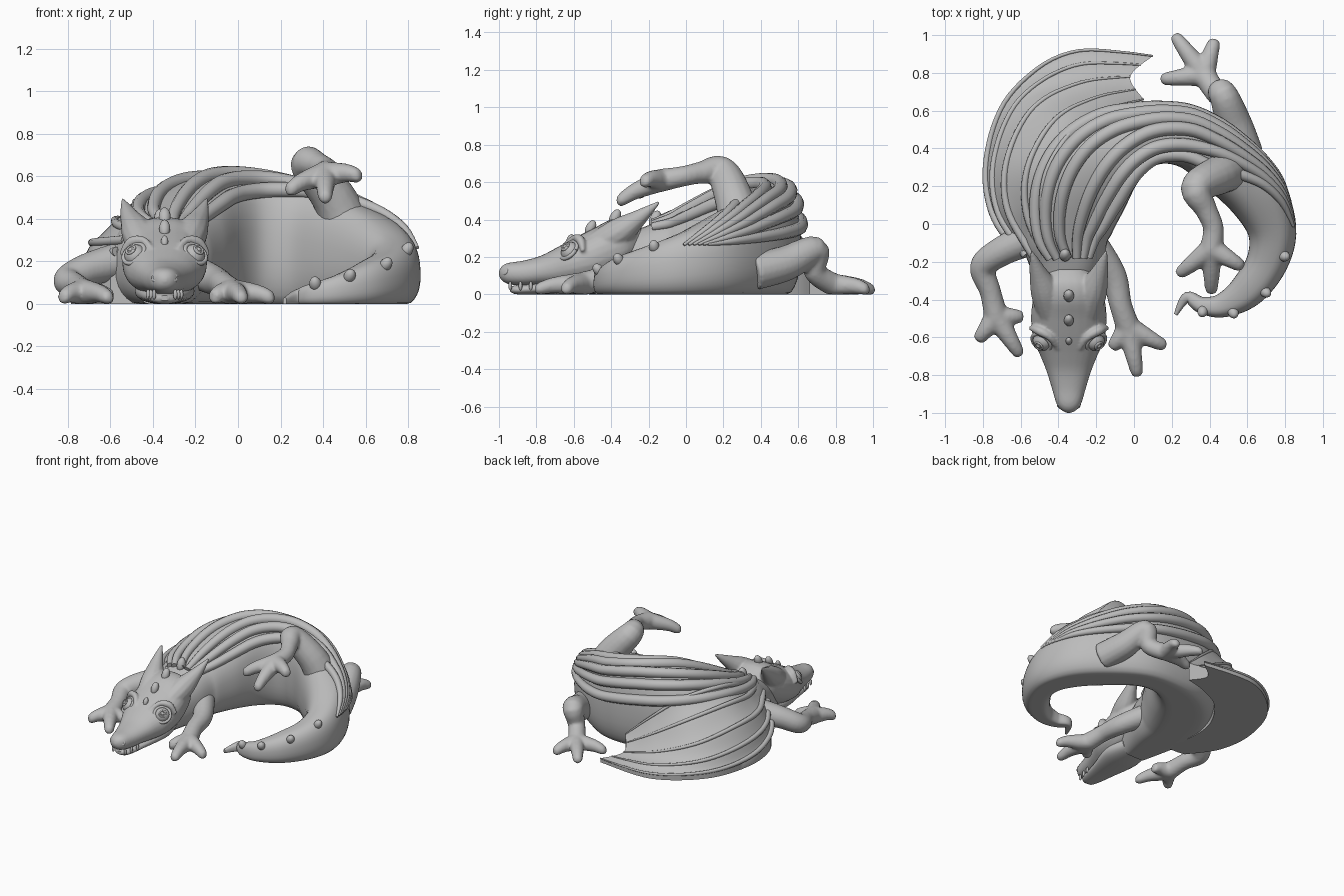
import bpy, bmesh, math
from mathutils import Vector

if "Cube" in bpy.data.objects:
    bpy.data.objects.remove(bpy.data.objects["Cube"], do_unlink=True)

grey = bpy.data.materials.new("stone grey")
grey.use_nodes = True
grey.diffuse_color = (0.5, 0.5, 0.5, 1)
grey.node_tree.nodes["Principled BSDF"].inputs["Base Color"].default_value = (0.5, 0.5, 0.5, 1)


# ---------- helpers ----------
def spline(rows, t):
    """Smooth curve through rows of any width, t from 0 to 1."""
    last = len(rows) - 1
    f = max(0, min(1, t)) * last
    i = min(int(f), last - 1)
    f -= i
    a, b, c, d = (Vector(rows[max(0, min(last, k))]) for k in (i - 1, i, i + 1, i + 2))
    return b + (c - a) * (f / 2) + (a * 2 - b * 5 + c * 4 - d) * (f * f / 2) \
        + (b * 3 - a - c * 3 + d) * (f ** 3 / 2)


def skin(bm, rings):
    """Join closed rings into a capped surface."""
    loops = [[bm.verts.new((p[0], p[1], max(p[2], 0))) for p in ring] for ring in rings]
    for one, two in zip(loops, loops[1:]):
        for k in range(len(one)):
            j = (k + 1) % len(one)
            bm.faces.new((one[k], one[j], two[j], two[k]))
    bm.faces.new(loops[0])
    bm.faces.new(loops[-1])


def tube(bm, rows, steps=24, sides=12):
    """Round tube along rows of x, y, z, radius."""
    pts = [spline(rows, k / steps) for k in range(steps + 1)]
    normal, rings = Vector((0.1, 0.2, 1)), []
    for k, p in enumerate(pts):
        along = (pts[min(k + 1, steps)].xyz - pts[max(k - 1, 0)].xyz).normalized()
        normal = (normal - along * normal.dot(along)).normalized()
        across = along.cross(normal)
        turns = [2 * math.pi * j / sides for j in range(sides)]
        rings.append([p.xyz + (normal * math.cos(a) + across * math.sin(a)) * max(p[3], 0.003)
                      for a in turns])
    skin(bm, rings)


def finish(name, bm, angle=50, blend=0):
    bmesh.ops.recalc_face_normals(bm, faces=bm.faces)
    mesh = bpy.data.meshes.new(name)
    bm.to_mesh(mesh)
    bm.free()
    mesh.materials.append(grey)
    obj = bpy.data.objects.new(name, mesh)
    bpy.context.collection.objects.link(obj)
    bpy.ops.object.select_all(action='DESELECT')
    obj.select_set(True)
    bpy.context.view_layer.objects.active = obj
    bpy.ops.object.shade_smooth_by_angle(angle=math.radians(angle))
    if blend:
        remesh = obj.modifiers.new("blend", 'REMESH')
        remesh.mode = 'VOXEL'
        remesh.voxel_size = blend
        remesh.use_smooth_shade = True
        relax = obj.modifiers.new("relax", 'SMOOTH')
        relax.iterations = 5


def ball(name, loc, scale, direction=(0, 0, 1)):
    bm = bmesh.new()
    bmesh.ops.create_uvsphere(bm, u_segments=16, v_segments=10, radius=1)
    turn = Vector(direction).to_track_quat('Z', 'Y')
    for v in bm.verts:
        v.co = turn @ (v.co * Vector(scale)) + Vector(loc)
    finish(name, bm)


def power(value, e):
    return math.copysign(abs(value) ** e, value)


# ---------- curled body and tail: x, y, half width, height ----------
BODY = [(-.36, -.42, .12, .28), (-.36, -.2, .2, .37), (-.36, -.02, .24, .44),
        (-.28, .2, .26, .54), (-.13, .37, .225, .6), (.08, .46, .155, .6),
        (.29, .445, .15, .56), (.49, .31, .16, .5), (.65, .15, .155, .42),
        (.73, -.03, .13, .33), (.705, -.2, .11, .26), (.6, -.35, .095, .2),
        (.47, -.43, .065, .14), (.36, -.43, .045, .1), (.28, -.39, .03, .07),
        (.22, -.48, .01, .03)]


def body_point(t, a, lift=0):
    """Point on the hide; a is 0 on the outside of the curl, pi on the belly."""
    p = spline(BODY, t)
    d = spline(BODY, t + .01) - spline(BODY, t - .01)
    out = Vector((-d[1], d[0])).normalized() * (p[2] + lift) * power(math.cos(a), .75)
    rise = p[3] * (.58 if math.sin(a) > 0 else .47) + lift
    return Vector((p[0] + out.x, p[1] + out.y, p[3] * .42 + rise * power(math.sin(a), .85)))


bm = bmesh.new()
skin(bm, [[body_point(k / 90, 2 * math.pi * j / 32) for j in range(32)] for k in range(91)])
finish("body_and_tail", bm)

# ---------- folded wing: fingers laid over the back ----------
bm = bmesh.new()
for i in range(6):
    f = i / 5
    rows = []
    for k in range(15):
        s = k / 14
        start, middle, end = 118 - 45 * f, 130 - 110 * f, 36 - 10 * f
        a = start * (1 - s) ** 2 + (2 * middle - (start + end) / 2) * 2 * s * (1 - s) + end * s * s
        r = .008 + .03 * math.sin(math.pi * min(1, s * .9 + .1)) ** .6
        rows.append((*body_point((1.1 + s * (7.9 - .5 * f)) / 15, math.radians(a), .006), r))
    tube(bm, rows, 56, 10)
finish("folded_wing", bm)

# ---------- open wing resting on the ground ----------
INNER = [(-.42, -.17, .37), (-.48, .05, .44), (-.46, .28, .49), (-.32, .5, .45), (-.13, .61, .3), (.05, .66, .14)]
MIDDLE = [(-.53, -.17, .3), (-.67, .08, .29), (-.67, .35, .28), (-.53, .62, .21), (-.28, .75, .13), (-.02, .78, .07)]
OUTER = [(-.6, -.16, .2), (-.75, .06, .12), (-.78, .35, .07), (-.66, .68, .05), (-.34, .91, .04), (.1, .89, .03)]


def wing_point(u, v):
    p = spline([spline(guide, u) for guide in (INNER, MIDDLE, OUTER)], v)
    p.z -= .012 * abs(math.sin(4 * math.pi * v)) * math.sin(math.pi * u)
    return p


bm = bmesh.new()
rings = []
for k in range(41):
    top = [wing_point(k / 40, j / 24) for j in range(25)]
    rings.append(top + [Vector((p.x, p.y, 0)) for p in reversed(top)])
skin(bm, rings)
finish("open_wing_membrane", bm)

bm = bmesh.new()
for v in (0, .25, .5, .75, 1):
    tube(bm, [(*wing_point(k / 12, v), .024 - .019 * k / 12) for k in range(13)], 40, 10)
finish("open_wing_fingers", bm)


# ---------- legs with three toes ----------
def leg(name, rows, tips):
    bm = bmesh.new()
    tube(bm, rows, 24, 16)
    palm = Vector(rows[-1])
    for tip in tips:
        end = Vector(tip)
        knuckle = palm.xyz.lerp(end, .6) + Vector((0, 0, .012))
        tube(bm, [tuple(palm), (*knuckle, .044), (*palm.xyz.lerp(end, .92), .032), (*end, .012)], 12, 12)
    finish(name, bm, blend=.011)


leg("left_front_leg", [(-.22, -.1, .16, .08), (-.11, -.27, .11, .07), (-.07, -.43, .09, .06),
                       (-.03, -.55, .055, .065)],
    [(.17, -.65, .025), (.02, -.81, .025), (-.12, -.66, .025)])
leg("right_front_leg", [(-.56, -.08, .2, .09), (-.71, -.15, .16, .078), (-.8, -.23, .11, .07),
                        (-.76, -.36, .085, .057), (-.73, -.49, .055, .065)],
    [(-.83, -.62, .025), (-.6, -.7, .025), (-.585, -.49, .025)])
leg("lower_hind_leg", [(.59, .36, .12, .1), (.53, .53, .165, .095), (.47, .69, .235, .075),
                       (.44, .69, .12, .06), (.37, .79, .05, .062)],
    [(.21, 1.005, .02), (.43, .98, .02), (.14, .765, .025)])
leg("raised_hind_leg", [(.53, .3, .32, .12), (.45, .26, .5, .105), (.33, .19, .655, .085),
                        (.38, .08, .65, .06), (.42, -.02, .63, .055), (.41, -.13, .61, .062)],
    [(.23, -.27, .53), (.41, -.37, .49), (.58, -.23, .6)])

# ---------- head: y, half width, underside, top ----------
HEAD_X = -.345
HEAD = [(-1, .012, .1, .125), (-.985, .04, .075, .15), (-.95, .066, .055, .168), (-.87, .09, .045, .18),
        (-.78, .118, .045, .205), (-.7, .15, .04, .245), (-.61, .188, .04, .295), (-.5, .2, .05, .35),
        (-.4, .19, .08, .4), (-.31, .165, .14, .405), (-.24, .1, .2, .36)]
JAW = [(-.94, .02, .015, .04), (-.9, .06, 0, .05), (-.75, .095, 0, .07), (-.55, .14, 0, .12), (-.4, .11, .01, .12)]


def head_shape(bm, rows):
    rings = []
    for k in range(41):
        y, w, low, high = spline(rows, k / 40)
        turns = [2 * math.pi * j / 28 for j in range(28)]
        rings.append([(HEAD_X + w * power(math.cos(a), .9), y,
                       (low + high) / 2 + (high - low) / 2 * power(math.sin(a), .9)) for a in turns])
    skin(bm, rings)


def beside(side, x, y, z):
    return Vector((HEAD_X + side * x, y, z))


# skull with swept back ears and brows
bm = bmesh.new()
head_shape(bm, HEAD)
for side in (1, -1):
    tube(bm, [(*beside(side, .09, -.5, .25), .07), (*beside(side, .125, -.36, .33), .078),
              (*beside(side, .165, -.25, .41), .045), (*beside(side, .198, -.145, .492), .008)], 16, 12)
    tube(bm, [(*beside(side, .06, -.66, .255), .01), (*beside(side, .1, -.6, .297), .02),
              (*beside(side, .16, -.565, .29), .024), (*beside(side, .205, -.55, .23), .012)], 16, 10)
finish("head", bm, blend=.008)
bm = bmesh.new()
head_shape(bm, JAW)
finish("lower_jaw", bm)


def hoop(name, centre, direction, radius, thick):
    """Ring facing the given direction."""
    turn = Vector(direction).to_track_quat('Z', 'Y')
    bm = bmesh.new()
    rows = []
    for k in range(17):
        a = 2 * math.pi * k / 16
        rows.append((*(Vector(centre) + turn @ Vector((math.cos(a), math.sin(a), 0)) * radius), thick))
    tube(bm, rows, 32, 8)
    finish(name, bm)


# eyes, nostrils and teeth
for side, label in ((1, "left"), (-1, "right")):
    gaze = Vector((side * .5, -.62, .6)).normalized()
    eye = beside(side, .135, -.615, .225)
    ball(label + "_eye", eye, (.055, .055, .055), gaze)
    hoop(label + "_eyelid", eye + gaze * .018, gaze, .056, .011)
    hoop(label + "_iris", eye + gaze * .05, gaze, .022, .006)
    ball(label + "_pupil", eye + gaze * .052, (.011, .011, .008), gaze)
    hoop(label + "_nostril", beside(side, .04, -.965, .125), (side * .5, -.8, .4), .017, .009)
    for n in range(3):
        ball(label + "_tooth", beside(side, .05 + .014 * n, -.94 + .055 * n, .045), (.01, .01, .024))

# ---------- crest and tail studs ----------
for y, z, size in ((-.38, .41, .028), (-.51, .355, .026), (-.62, .295, .017)):
    ball("crest_stud", (HEAD_X, y, z), (size, size, size * 1.7), (0, .5, 1))
ball("neck_stud", (-.365, -.165, .4), (.03, .03, .05), (0, .4, 1))
for t, a in ((9.7, 55), (10.7, 45), (11.75, 45), (12.9, 55)):
    spot = body_point(t / 15, math.radians(a))
    ball("tail_stud", spot, (.028, .028, .038), spot - body_point(t / 15, math.radians(a + 180)))
